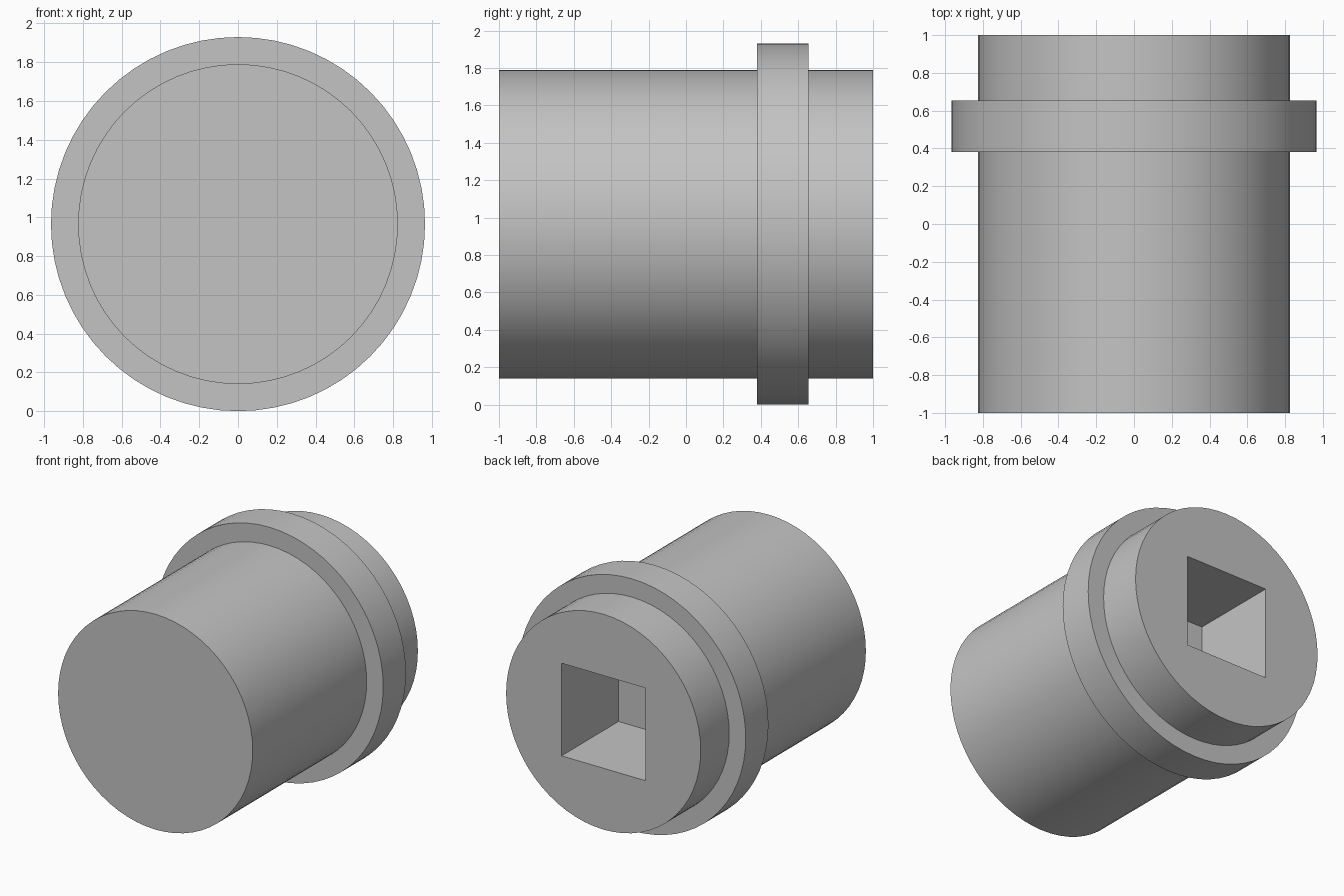
import bpy
import bmesh
import math
from mathutils import Matrix, Vector

default_cube = bpy.data.objects.get("Cube")
if default_cube:
    bpy.data.objects.remove(default_cube, do_unlink=True)

BODY_R, COLLAR_R = 0.825, 0.965
COLLAR_FRONT, COLLAR_BACK = 0.38, 0.655
SOCKET_SIDE, SOCKET_DEPTH = 0.71, 0.69
SEGMENTS = 64
AXIS_Z = COLLAR_R

grey = bpy.data.materials.new("plain grey")
grey.use_nodes = True
colour = (0.55, 0.55, 0.55, 1)
grey.diffuse_color = colour
grey.node_tree.nodes["Principled BSDF"].inputs["Base Color"].default_value = colour


def add_object(name, bm):
    bmesh.ops.recalc_face_normals(bm, faces=bm.faces)
    mesh = bpy.data.meshes.new(name)
    bm.to_mesh(mesh)
    bm.free()
    mesh.materials.append(grey)
    obj = bpy.data.objects.new(name, mesh)
    bpy.context.collection.objects.link(obj)
    return obj


# Collared plug: stepped profile turned around the y axis
profile = [(BODY_R, -1), (BODY_R, COLLAR_FRONT), (COLLAR_R, COLLAR_FRONT),
           (COLLAR_R, COLLAR_BACK), (BODY_R, COLLAR_BACK), (BODY_R, 1)]
bm = bmesh.new()
verts = [bm.verts.new((0, y, AXIS_Z + r)) for r, y in profile]
edges = [bm.edges.new(pair) for pair in zip(verts, verts[1:])]
bmesh.ops.spin(bm, geom=verts + edges, cent=(0, 0, AXIS_Z), axis=(0, 1, 0),
               angle=math.tau, steps=SEGMENTS, use_merge=True)
bmesh.ops.remove_doubles(bm, verts=bm.verts, dist=0.0001)
bmesh.ops.holes_fill(bm, edges=[e for e in bm.edges if e.is_boundary], sides=0)
plug = add_object("collared_plug", bm)

# Square blind socket cut into the back end
bm = bmesh.new()
bmesh.ops.create_cube(bm, size=1)
bmesh.ops.scale(bm, vec=Vector((SOCKET_SIDE, 2 * SOCKET_DEPTH, SOCKET_SIDE)), verts=bm.verts)
bmesh.ops.transform(bm, matrix=Matrix.Translation((0, 1, AXIS_Z)), verts=bm.verts)
cutter = add_object("socket_cutter", bm)
cutter.hide_render = True

cut = plug.modifiers.new("square socket", 'BOOLEAN')
cut.operation = 'DIFFERENCE'
cut.solver = 'EXACT'
cut.object = cutter

bpy.ops.object.select_all(action='DESELECT')
bpy.context.view_layer.objects.active = plug
plug.select_set(True)
bpy.ops.object.modifier_apply(modifier=cut.name)
bpy.data.objects.remove(cutter, do_unlink=True)

# Smooth round walls, crisp rims
bpy.ops.object.shade_smooth_by_angle(angle=math.radians(30))
